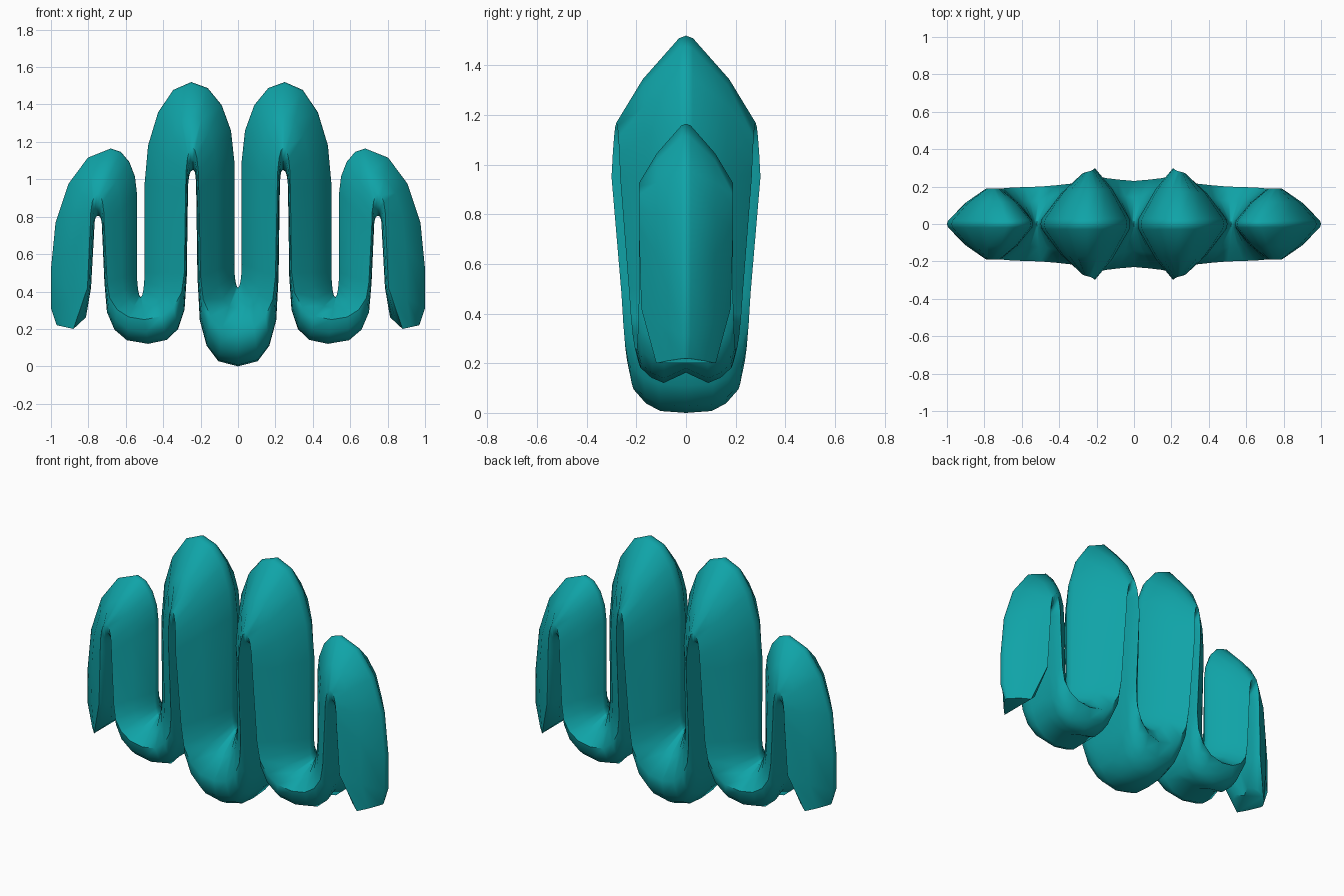
import bpy, bmesh, math
from mathutils import Vector

cube = bpy.data.objects.get("Cube")
if cube:
    bpy.data.objects.remove(cube, do_unlink=True)

STEPS = 4  # segments in each quarter bend


def serpentine(tip, legs, bends, power=1):
    """Path (x, z) of alternating legs and rounded bends, outer end to centre."""
    path = [Vector(tip)]
    for i, (leg, bend) in enumerate(zip(legs, bends)):
        ends = [Vector(leg[2:]), Vector(leg[:2])]
        if i % 2:
            ends.reverse()          # odd legs run downwards
        if i:
            path += quarter(ends[0], Vector(bends[i - 1]), power)[::-1][1:-1]
        path += ends
        path += quarter(ends[1], Vector(bend), power)[1:]
    return path


def quarter(leg_end, bend, power):
    """Quarter ellipse from a leg to the crown of a bend; a low power makes it squarer."""
    points = []
    for k in range(STEPS + 1):
        a = math.pi / 2 * k / STEPS
        across = max(math.cos(a), 0) ** power if k < STEPS else 0
        points.append(Vector((bend.x + (leg_end.x - bend.x) * across,
                              leg_end.y + (bend.y - leg_end.y) * math.sin(a) ** power)))
    return points


def half_widths(tip, legs, bends):
    """Half thickness in y for every point of a serpentine path."""
    result = [tip]
    for i, ((first, last), bend) in enumerate(zip(legs, bends)):
        if i:
            result += [bends[i - 1] + (first - bends[i - 1]) * k / STEPS for k in range(1, STEPS)]
        result += [first, last]
        result += [last + (bend - last) * k / STEPS for k in range(1, STEPS + 1)]
    return result


# Keel ridge, widest edge and bulging lip: each leg is its top (x, z) then its foot (x, z)
ridge = serpentine((-.97, .22),
                   [(-1, .52, -1, .31), (-.54, .92, -.54, .5),
                    (-.5, .97, -.5, .5), (-.02, 1.1, -.02, .55)],
                   [(-.68, 1.165), (-.52, .37), (-.25, 1.52), (0, .42)])
edge = serpentine((-.88, .2),
                  [(-.79, .75, -.805, .42), (-.715, .75, -.7, .45),
                   (-.28, .95, -.287, .5), (-.21, .95, -.2, .48)],
                  [(-.75, .925), (-.5, .25), (-.245, 1.17), (0, .19)], .9)
lip = serpentine((-.81, .265),
                 [(-.768, .72, -.785, .42), (-.727, .72, -.715, .45),
                  (-.268, .9, -.274, .48), (-.223, .9, -.217, .48)],
                 [(-.75, .8), (-.48, .115), (-.24, 1.05), (0, 0)], .75)
width = half_widths(.12,
                    [(.18, .19), (.19, .19), (.23, .265), (.3, .26)],
                    [.19, .2, .28, .23])


def section(r, e, l, w):
    """Closed teardrop ring: softened ridge, wide edge, rounded underside."""
    groove = .65 if abs(l.x) > .33 else 1
    half = [(r.lerp(e, .03), .1 * w), (r.lerp(e, .5), .62 * w), (e, w),
            (e.lerp(l, .5), .92 * w), (e.lerp(l, .8), .7 * w), (e.lerp(l, .96), .45 * w)]
    ring = [(r, 0)] + half + [(e.lerp(l, groove), 0)]
    ring += [(p, -y) for p, y in reversed(half)]
    return [Vector((p.x, y, p.y)) for p, y in ring]


# Left half of the rings, then their reflection
rings = [section(*row) for row in zip(ridge, edge, lip, width)]
rings += [[Vector((-v.x, v.y, v.z)) for v in ring] for ring in reversed(rings[:-1])]

# Skin the rings and close both ends
bm = bmesh.new()
loops = [[bm.verts.new(v) for v in ring] for ring in rings]
count = len(loops[0])
for a, b in zip(loops, loops[1:]):
    for i in range(count):
        j = (i + 1) % count
        bm.faces.new((a[i], a[j], b[j], b[i]))
bm.faces.new(loops[0])
bm.faces.new(loops[-1])
bmesh.ops.recalc_face_normals(bm, faces=bm.faces)

mesh = bpy.data.meshes.new("folded_body")
bm.to_mesh(mesh)
bm.free()
body = bpy.data.objects.new("folded_body", mesh)
bpy.context.collection.objects.link(body)

# Teal finish
teal = bpy.data.materials.new("teal")
teal.use_nodes = True
color = (.005, .37, .39, 1)
teal.diffuse_color = color
teal.node_tree.nodes["Principled BSDF"].inputs["Base Color"].default_value = color
mesh.materials.append(teal)

bpy.ops.object.select_all(action="DESELECT")
body.select_set(True)
bpy.context.view_layer.objects.active = body
bpy.ops.object.shade_smooth_by_angle(angle=math.radians(60))
